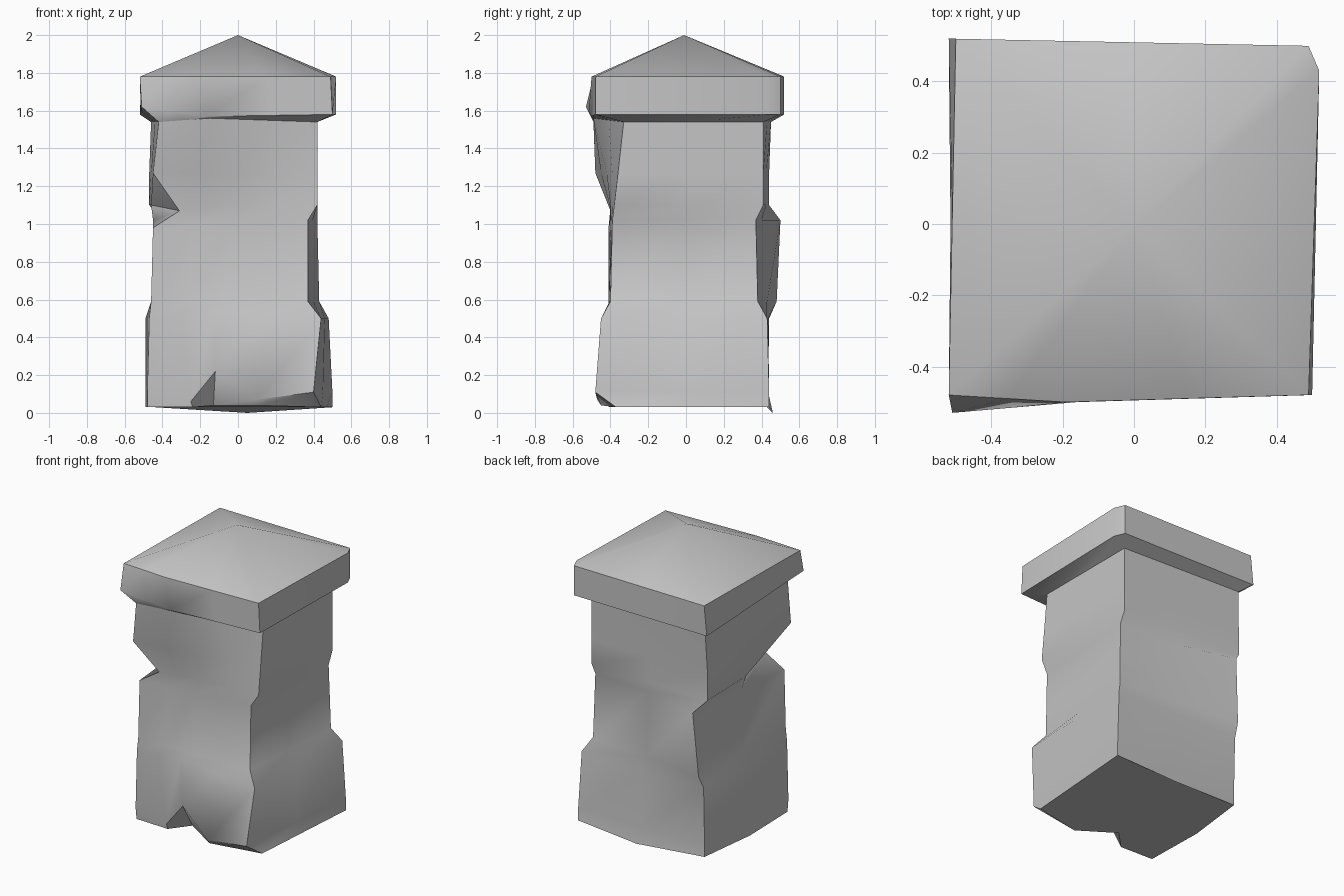
import bpy, bmesh, math

cube = bpy.data.objects.get("Cube")
if cube:
    bpy.data.objects.remove(cube, do_unlink=True)

# One plain stone colour
stone = bpy.data.materials.new("grey_stone")
stone.use_nodes = True
colour = (0.56, 0.56, 0.56, 1)
stone.diffuse_color = colour
stone.node_tree.nodes["Principled BSDF"].inputs["Base Color"].default_value = colour

# Point order around a ring; the front side is split finer for its chips
ORDER = ["front_left", "chip_left", "front", "chip_right", "front_right",
         "right", "back_right", "back", "back_left", "left"]
CORNERS = ["front_left", "front_right", "back_right", "back_left"]
SIDES = ["front", "right", "back", "left"]


def between(a, b):
    return tuple((p + q) / 2 for p, q in zip(a, b))


def ring(z, corners, left=None, **changes):
    """Points at one height; left pushes that side to an x, changes replace points."""
    points = {name: (c + (z,))[:3] for name, c in zip(CORNERS, corners)}
    for i, side in enumerate(SIDES):
        points[side] = between(points[CORNERS[i]], points[CORNERS[i - 3]])
    if left:
        points["left"] = (left, points["left"][1], z)
    points.update(changes)
    for side in ("left", "right"):
        middle = between(points["front_" + side], points["front"])
        points.setdefault("chip_" + side, middle)
    return [points[name] for name in ORDER]


def loft(name, rings, closed_bottom=False, apex=None):
    """Skin a stack of rings, with an optional floor and peak."""
    bm = bmesh.new()
    loops = [[bm.verts.new(p) for p in r] for r in rings]
    count = len(ORDER)
    for low, high in zip(loops, loops[1:]):
        for i in range(count):
            j = (i + 1) % count
            bm.faces.new((low[i], low[j], high[j], high[i]))
    if closed_bottom:
        bm.faces.new(loops[0][::-1])
    if apex:
        tip = bm.verts.new(apex)
        for i in range(count):
            bm.faces.new((loops[-1][i], loops[-1][(i + 1) % count], tip))
    bmesh.ops.recalc_face_normals(bm, faces=bm.faces)
    mesh = bpy.data.meshes.new(name)
    bm.to_mesh(mesh)
    bm.free()
    mesh.materials.append(stone)
    obj = bpy.data.objects.new(name, mesh)
    bpy.context.collection.objects.link(obj)
    bpy.ops.object.select_all(action="DESELECT")
    obj.select_set(True)
    bpy.context.view_layer.objects.active = obj
    bpy.ops.object.shade_smooth_by_angle(angle=math.radians(40))
    return obj


# Chipped shaft: corners run front left, front right, back right, back left
shaft_top = ring(1.54, [(-.42, -.49), (.42, -.33), (.42, .41), (-.46, .45)],
                 front=(-.15, -.49, 1.56))
shaft = [
    # worn foot with a notch in the front edge
    ring(.03, [(-.48, -.4), (.44, -.37), (.5, .44), (-.44, .43)], left=-.49,
         chip_left=(-.24, -.41, .03), front=(-.13, -.3, .04),
         chip_right=(.1, -.45, .04), back=(.05, .46, 0)),
    ring(.11, [(-.48, -.41), (.4, -.48), (.5, .44), (-.44, .43)], left=-.49,
         chip_left=(-.25, -.41, .06), front=(-.12, -.42, .22),
         chip_right=(.1, -.47, .07)),
    ring(.5, [(-.47, -.41), (.44, -.45), (.48, .43), (-.44, .44)], left=-.49,
         front=(-.13, -.43, .54)),
    # narrow waist with a bulge on one back corner
    ring(.59, [(-.46, -.41), (.37, -.4), (.43, .38), (-.43, .48)]),
    ring(1.02, [(-.45, -.41, .98), (.37, -.39), (.42, .37), (-.4, .5)],
         left=-.45, back=(0, .4, 1.02)),
    # notch in the front corner
    ring(1.1, [(-.31, -.4, 1.07), (.42, -.38), (.42, .41), (-.47, .44)],
         left=-.46, front=(0, -.4, 1.1)),
    ring(1.27, [(-.45, -.48), (.42, -.36), (.42, .41), (-.47, .44)],
         front=(0, -.42, 1.27)),
    shaft_top,
]
loft("stone_shaft", shaft, closed_bottom=True)

# Overhanging cap with a low pyramid roof and one cut corner
cap_rim = ring(1.58, [(-.51, -.53, 1.62), (.5, -.48), (.49, .5), (-.52, .52)],
               front=(-.16, -.5, 1.57), right=(.52, .43, 1.58))
cap_eave = ring(1.78, [(-.52, -.48), (.49, -.48), (.49, .5), (-.5, .52)],
                front=(-.19, -.5, 1.78), right=(.52, .43, 1.78))
loft("stone_cap", [shaft_top, cap_rim, cap_eave], apex=(0, -.01, 2))
